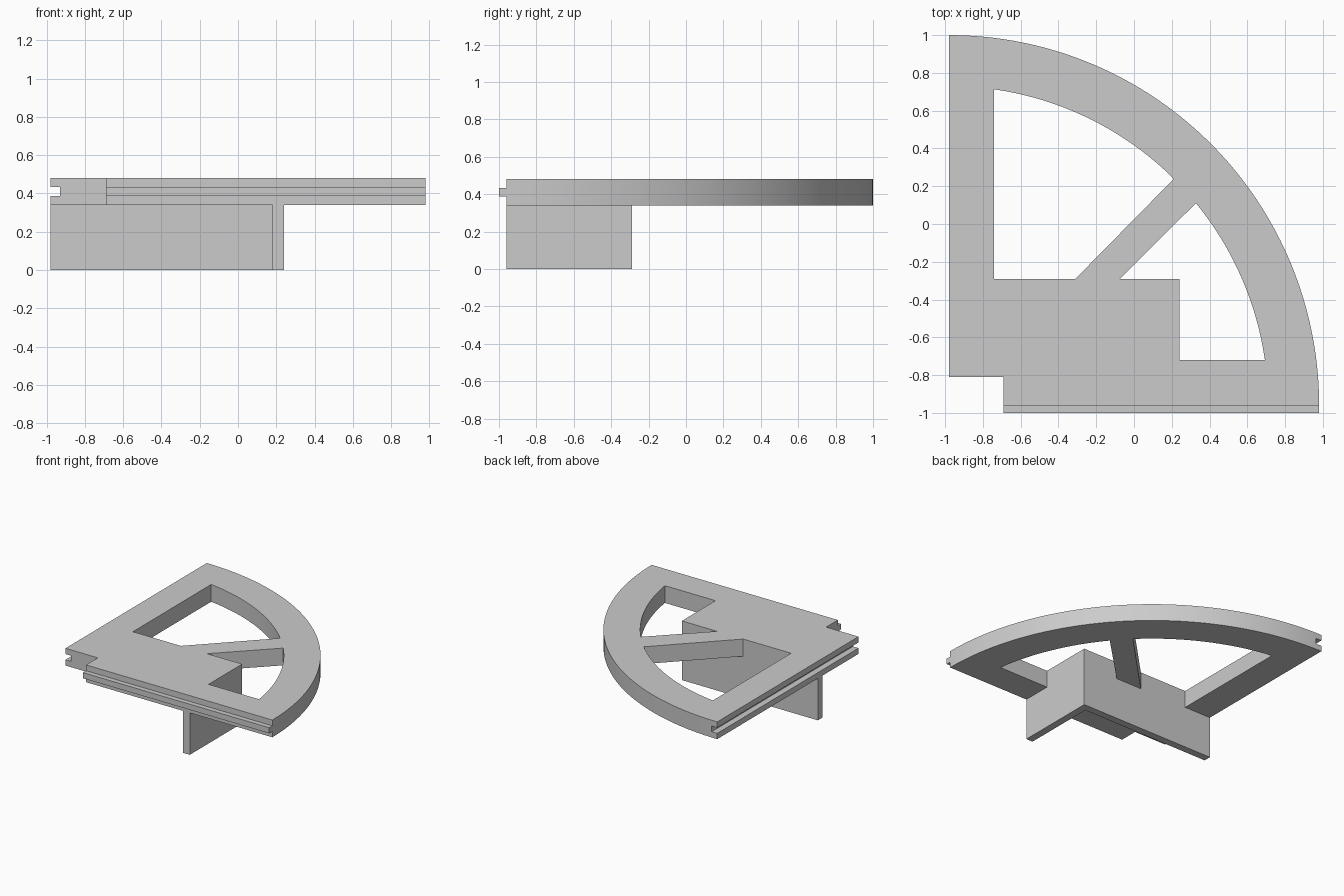
import bpy
import bmesh
from math import cos, sin, asin, acos, pi, radians

cube = bpy.data.objects.get("Cube")
if cube:
    bpy.data.objects.remove(cube)

grey = bpy.data.materials.new("plain grey")
grey.use_nodes = True
grey.diffuse_color = (0.6, 0.6, 0.6, 1)
grey.node_tree.nodes["Principled BSDF"].inputs["Base Color"].default_value = (0.6, 0.6, 0.6, 1)

# Shared measures
LEFT, FRONT = -0.98, -0.96
OUTER, INNER, RIM = 1.96, 1.69, 0.24
BASE, TOP = 0.34, 0.48
KEY_LOW, KEY_HIGH = 0.387, 0.433
BLOCK_X, BLOCK_Y, WALL = 0.24, -0.29, 0.06


def arc(radius, start, end, steps):
    """Points on a circle about the front left corner."""
    angles = [start + (end - start) * i / steps for i in range(steps + 1)]
    return [(LEFT + radius * cos(a), FRONT + radius * sin(a)) for a in angles]


def prism(name, outline, low, high):
    """Flat outline raised between two heights."""
    bm = bmesh.new()
    face = bm.faces.new([bm.verts.new((x, y, low)) for x, y in outline])
    raised = bmesh.ops.extrude_face_region(bm, geom=[face])["geom"]
    verts = [v for v in raised if isinstance(v, bmesh.types.BMVert)]
    bmesh.ops.translate(bm, verts=verts, vec=(0, 0, high - low))
    bmesh.ops.recalc_face_normals(bm, faces=bm.faces)
    mesh = bpy.data.meshes.new(name)
    bm.to_mesh(mesh)
    bm.free()
    mesh.materials.append(grey)
    obj = bpy.data.objects.new(name, mesh)
    bpy.context.collection.objects.link(obj)
    return obj


def rectangle(x0, x1, y0, y1):
    return [(x0, y0), (x1, y0), (x1, y1), (x0, y1)]


# Quarter-round plate with a stepped front left corner
outline = arc(OUTER, 0, pi / 2, 72) + [(LEFT, -0.81), (-0.69, -0.81), (-0.69, FRONT)]
plate = prism("quarter_plate", outline, BASE, TOP)

# Two windows, leaving a diagonal spoke between them
edge = asin(RIM / INNER)
spoke_low = radians(39.3)
spoke_high = radians(45.2)
left_window = arc(INNER, spoke_high, acos(RIM / INNER), 30)
left_window += [(LEFT + RIM, BLOCK_Y), (-0.31, BLOCK_Y)]
right_window = arc(INNER, edge, spoke_low, 30)
right_window += [(-0.075, BLOCK_Y), (BLOCK_X, BLOCK_Y), (BLOCK_X, FRONT + RIM)]

cutters = [
    prism("left_window_cutter", left_window, BASE - 0.1, TOP + 0.1),
    prism("right_window_cutter", right_window, BASE - 0.1, TOP + 0.1),
    prism("side_groove_cutter", rectangle(LEFT - 0.1, LEFT + 0.05, -1.2, 1.2), KEY_LOW, KEY_HIGH),
]
for cutter in cutters:
    cutter.hide_render = True
    cut = plate.modifiers.new(cutter.name, "BOOLEAN")
    cut.operation = "DIFFERENCE"
    cut.solver = "EXACT"
    cut.object = cutter

# Apply the cuts and drop the cutters
bpy.context.view_layer.objects.active = plate
plate.select_set(True)
for modifier in list(plate.modifiers):
    bpy.ops.object.modifier_apply(modifier=modifier.name)
for cutter in cutters:
    bpy.data.objects.remove(cutter)
bpy.ops.object.shade_smooth_by_angle(angle=radians(30))

# Tongue along the front edge
prism("front_tongue", rectangle(-0.69, LEFT + OUTER, -1.0, FRONT), KEY_LOW, KEY_HIGH)

# L-shaped wall standing under the plate
wall = [
    (LEFT, BLOCK_Y), (LEFT, BLOCK_Y - WALL),
    (BLOCK_X - WALL, BLOCK_Y - WALL), (BLOCK_X - WALL, FRONT),
    (BLOCK_X, FRONT), (BLOCK_X, BLOCK_Y),
]
prism("support_wall", wall, 0, BASE)
